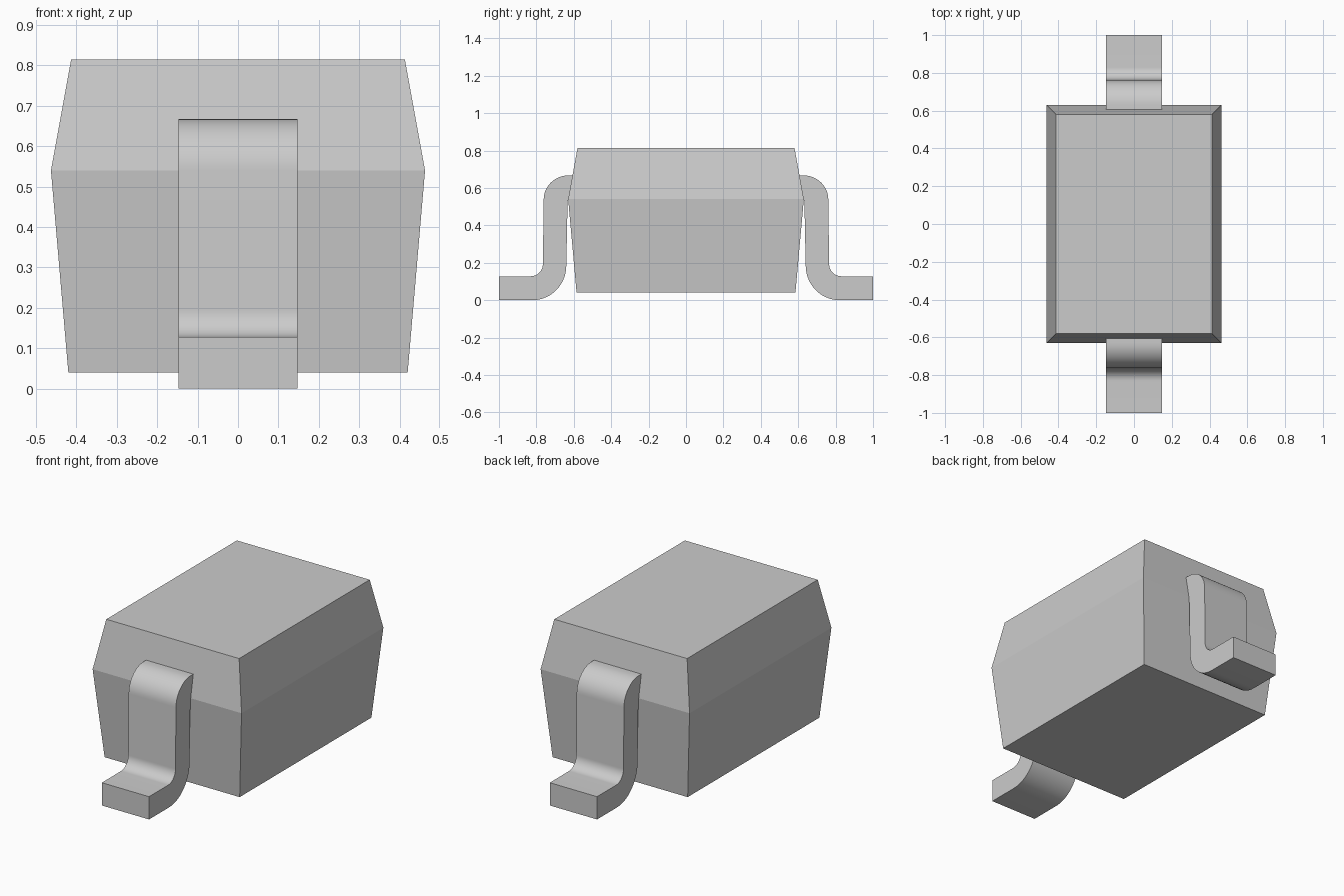
import bpy, bmesh, math

if "Cube" in bpy.data.objects:
    bpy.data.objects.remove(bpy.data.objects["Cube"])

grey = bpy.data.materials.new("plain grey")
grey.diffuse_color = (0.6, 0.6, 0.6, 1)
grey.use_nodes = True
grey.node_tree.nodes["Principled BSDF"].inputs["Base Color"].default_value = grey.diffuse_color


def make_object(name, bm):
    bmesh.ops.recalc_face_normals(bm, faces=bm.faces[:])
    mesh = bpy.data.meshes.new(name)
    bm.to_mesh(mesh)
    bm.free()
    mesh.materials.append(grey)
    obj = bpy.data.objects.new(name, mesh)
    bpy.context.collection.objects.link(obj)
    return obj


def arc(cy, cz, ry, rz, start, end, steps=14):
    angles = [math.radians(start + (end - start) * i / steps) for i in range(steps + 1)]
    return [(cy + ry * math.cos(a), cz + rz * math.sin(a)) for a in angles]


# Package body: three stacked rectangles (z, half width, half length)
bm = bmesh.new()
rings = []
for z, hx, hy in [(0.04, 0.42, 0.585), (0.54, 0.463, 0.63), (0.815, 0.413, 0.58)]:
    rings.append([bm.verts.new((sx * hx, sy * hy, z))
                  for sx, sy in [(-1, -1), (1, -1), (1, 1), (-1, 1)]])
for low, high in zip(rings, rings[1:]):
    for i in range(4):
        j = (i + 1) % 4
        bm.faces.new((low[i], low[j], high[j], high[i]))
bm.faces.new(rings[0])
bm.faces.new(rings[-1])
make_object("package_body", bm)

# Gull-wing lead profile in y-z: foot, outer heel, wall contact, shoulder, inner heel
profile = [(-1.0, 0.0)]
profile += arc(-0.822, 0.185, 0.182, 0.185, -90, 0)
profile += [(-0.633, 0.53), (-0.628, 0.54), (-0.605, 0.667)]
profile += arc(-0.63, 0.537, 0.131, 0.13, 90, 180)
profile += arc(-0.83, 0.195, 0.065, 0.067, 0, -90)
profile += [(-1.0, 0.128)]

# Front and back leads, the back one mirrored in y
for name, side in [("front_lead", 1), ("back_lead", -1)]:
    bm = bmesh.new()
    face = bm.faces.new([bm.verts.new((-0.147, side * y, z)) for y, z in profile])
    ext = bmesh.ops.extrude_face_region(bm, geom=[face], use_keep_orig=True)
    moved = [v for v in ext["geom"] if isinstance(v, bmesh.types.BMVert)]
    bmesh.ops.translate(bm, verts=moved, vec=(0.294, 0, 0))
    lead = make_object(name, bm)
    bpy.ops.object.select_all(action="DESELECT")
    lead.select_set(True)
    bpy.context.view_layer.objects.active = lead
    bpy.ops.object.shade_smooth_by_angle(angle=math.radians(30))
